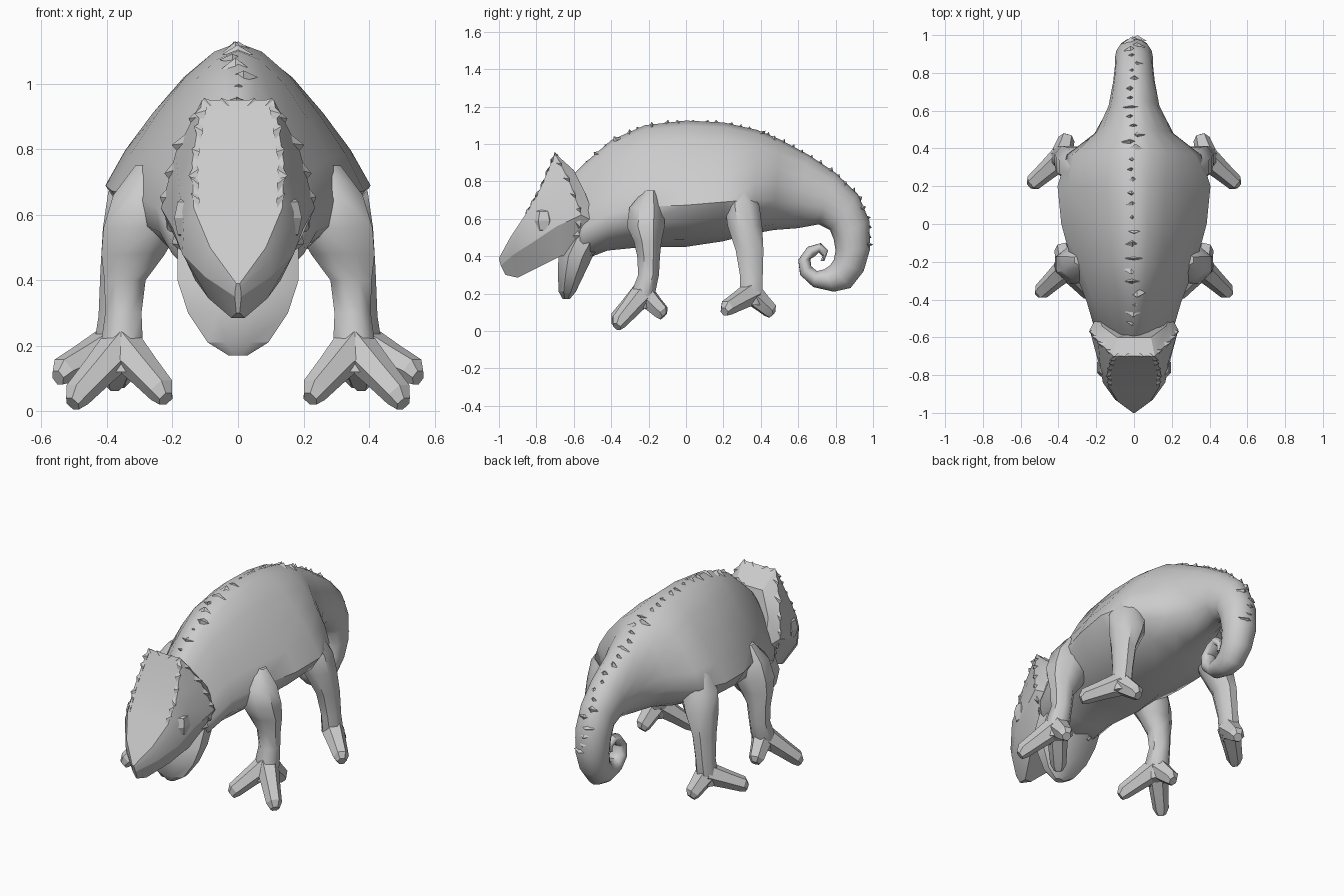
import bpy
import bmesh
import math
import random
from mathutils import Vector

random.seed(4)
cube = bpy.data.objects.get("Cube")
if cube:
    bpy.data.objects.remove(cube, do_unlink=True)

grey = bpy.data.materials.new("plain grey skin")
grey.use_nodes = True
tone = (0.6, 0.6, 0.6, 1)
grey.diffuse_color = tone
grey.node_tree.nodes["Principled BSDF"].inputs["Base Color"].default_value = tone


def finish(name, bm, mirror=False, angle=35):
    """Turn a bmesh into a named object, optionally mirrored across x."""
    bmesh.ops.recalc_face_normals(bm, faces=bm.faces)
    mesh = bpy.data.meshes.new(name)
    bm.to_mesh(mesh)
    bm.free()
    mesh.materials.append(grey)
    obj = bpy.data.objects.new(name, mesh)
    bpy.context.collection.objects.link(obj)
    bpy.ops.object.select_all(action="DESELECT")
    obj.select_set(True)
    bpy.context.view_layer.objects.active = obj
    bpy.ops.object.shade_smooth_by_angle(angle=math.radians(angle))
    if mirror:
        obj.modifiers.new("mirror", "MIRROR").use_mirror_merge = False
    return obj


def add_loft(bm, rings):
    """Skin a row of equal-length rings and cap both ends."""
    rows = [[bm.verts.new(p) for p in ring] for ring in rings]
    count = len(rows[0])
    for a, b in zip(rows, rows[1:]):
        for i in range(count):
            j = (i + 1) % count
            bm.faces.new((a[i], a[j], b[j], b[i]))
    bm.faces.new(rows[0])
    bm.faces.new(rows[-1])


def flat_ring(x, y, z, rx, ry, sides=8):
    turns = [math.tau * (i + 0.5) / sides for i in range(sides)]
    return [Vector((x + rx * math.cos(t), y + ry * math.sin(t), z)) for t in turns]


def add_tube(bm, path, sides=6):
    """Tapered tube through (point, radius) pairs."""
    axis = (Vector(path[-1][0]) - Vector(path[0][0])).normalized()
    side = axis.cross(Vector((0, 0, 1))).normalized()
    up = side.cross(axis)
    turns = [math.tau * i / sides for i in range(sides)]
    add_loft(bm, [[Vector(p) + r * (side * math.cos(t) + up * math.sin(t)) for t in turns]
                  for p, r in path])


def add_scale(bm, base, out, along, length, breadth, height):
    """Small pointed scale with a diamond foot."""
    across = out.cross(along).normalized() * breadth
    tip = bm.verts.new(base + out * height + along * length * random.uniform(-0.8, 0.8))
    ring = [bm.verts.new(base - out * 0.015 + v)
            for v in (along * length, across, -along * length, -across)]
    for i in range(4):
        bm.faces.new((ring[i], ring[(i + 1) % 4], tip))
    bm.faces.new(ring)


# Body and curled tail: back line (y, z), belly line (y, z), half width
stations = [
    (-.62, .82, -.6, .4, .15), (-.55, .89, -.55, .38, .21), (-.4, 1.02, -.42, .43, .25),
    (-.22, 1.1, -.22, .45, .325), (0, 1.125, 0, .45, .385), (.2, 1.115, .2, .48, .405),
    (.38, 1.075, .36, .52, .36), (.5, 1.025, .47, .54, .215), (.65, .945, .6, .55, .14),
    (.8, .845, .71, .57, .11), (.92, .73, .77, .54, .1), (.98, .59, .79, .49, .1),
    (.985, .44, .8, .43, .095), (.95, .32, .79, .38, .085), (.88, .23, .77, .35, .075),
    (.79, .21, .74, .33, .065), (.68, .235, .7, .32, .055), (.61, .3, .67, .345, .05),
    (.6, .38, .665, .385, .045), (.65, .45, .69, .4, .04), (.72, .47, .71, .42, .04),
    (.76, .43, .73, .4, .03), (.74, .375, .72, .375, .02)]
levels = [0, .06, .2, .33, .5, .68, .85, .96, 1]
body_shape = [0, .45, .86, 1, .85, .64, .41, .19, 0]
chest_shape = [0, .62, .96, 1, .86, .66, .43, .2, 0]


def body_ring(index):
    ty, tz, by, bz, width = stations[index]
    top, low = Vector((0, ty, tz)), Vector((0, by, bz))
    roundness = min(1, max(0, (index - 5) / 4))
    half = []
    for h, f in zip(levels, chest_shape if index < 4 else body_shape):
        w = f * (1 - roundness) + 2 * math.sqrt(h * (1 - h)) * roundness
        half.append(low.lerp(top, h) + Vector((w * width, 0, 0)))
    return half + [Vector((-p.x, p.y, p.z)) for p in half[-2:0:-1]]


bm = bmesh.new()
add_loft(bm, [body_ring(i) for i in range(len(stations))])
finish("body_and_tail", bm, angle=45)

# Row of broad, low scales down the spine
bm = bmesh.new()
for a, b in zip(stations[1:12], stations[2:13]):
    pa, pb = Vector((0, a[0], a[1])), Vector((0, b[0], b[1]))
    along = (pb - pa).normalized()
    out = Vector((0, -along.z, along.y))
    for k in range(3):
        shift = Vector((random.uniform(-.02, .02), 0, 0))
        add_scale(bm, pa.lerp(pb, (k + 0.5) / 3) + shift, out, along,
                  random.uniform(.015, .03), random.uniform(.02, .05),
                  random.uniform(.006, .016))
finish("spine_scales", bm, angle=20)

# Head: (y, z, half width) of crown edge, brow, cheek and jaw at each section
head = [
    ((-1, .39, .005), (-.998, .375, .008), (-.99, .35, .01), (-.965, .3, .005)),
    ((-.94, .50, .085), (-.93, .46, .1), (-.92, .41, .1), (-.9, .285, .02)),
    ((-.86, .62, .135), (-.84, .57, .165), (-.81, .48, .17), (-.78, .345, .09)),
    ((-.78, .76, .14), (-.74, .68, .18), (-.69, .56, .2), (-.67, .4, .13)),
    ((-.70, .95, .11), (-.62, .79, .19), (-.56, .62, .235), (-.6, .4, .13)),
    ((-.60, .86, .09), (-.54, .74, .17), (-.48, .58, .19), (-.5, .4, .1))]


def head_ring(section):
    half = [Vector((w, y, z)) for y, z, w in section]
    return half + [Vector((-p.x, p.y, p.z)) for p in reversed(half)]


bm = bmesh.new()
add_loft(bm, [head_ring(s) for s in head])
finish("head_and_casque", bm, angle=25)

# Ragged fringe on the crown edge, the casque rim and the cheek
bm = bmesh.new()


def fringe(start, end, out, count, size):
    start, end = Vector(start), Vector(end)
    along = (end - start).normalized()
    for k in range(count):
        add_scale(bm, start.lerp(end, (k + 0.5) / count), Vector(out).normalized(),
                  along, size, size * 0.4, random.uniform(.2, .5) * size)


crown = [head_ring(s)[0] for s in head]
brow, cheek, jaw = head_ring(head[4])[1:4]
for a, b in zip(crown[2:4], crown[3:5]):
    fringe(a, b, (1, -.2, .3), 3, .035)
fringe((0, crown[4].y, crown[4].z), crown[4], (0, -.3, 1), 2, .035)
for a, b in ((crown[4], brow), (brow, cheek)):
    fringe(a, b, (1, .2, .4), 2, .05)
fringe(cheek, jaw, (1, .6, 0), 3, .05)
finish("casque_fringe", bm, mirror=True, angle=20)

# Eye turrets, low and faceted
bm = bmesh.new()
bmesh.ops.create_uvsphere(bm, u_segments=6, v_segments=4, radius=1)
for v in bm.verts:
    v.co = Vector((.16 + .04 * v.co.x, -.76 + .06 * v.co.y, .59 + .07 * v.co.z))
finish("eye_turret", bm, mirror=True, angle=20)

# Throat pouch
bm = bmesh.new()
add_loft(bm, [flat_ring(0, *r) for r in (
    (-.64, .17, .03, .02), (-.635, .21, .1, .05), (-.615, .3, .165, .075),
    (-.59, .4, .2, .1), (-.53, .52, .2, .11), (-.5, .66, .18, .1))])
finish("throat_pouch", bm, angle=30)

# Legs: ring centre (x, y, z) and radii (x, y), hip to ankle; toe tips
legs = {
    "front": (
        [(.24, -.19, .75, .08, .04), (.27, -.21, .66, .12, .1), (.295, -.215, .56, .125, .11),
         (.32, -.205, .48, .105, .08), (.345, -.2, .4, .068, .066), (.35, -.2, .3, .06, .06),
         (.355, -.23, .2, .07, .07), (.36, -.25, .12, .05, .06)],
        [(.505, -.37, .035), (.22, -.38, .05), (.38, -.12, .09)]),
    "rear": (
        [(.26, .28, .78, .08, .06), (.29, .3, .67, .115, .1), (.32, .315, .56, .1, .1),
         (.36, .34, .43, .065, .08), (.375, .35, .29, .055, .065),
         (.385, .35, .2, .06, .065), (.4, .35, .14, .04, .05)],
        [(.55, .205, .115), (.355, .46, .1)])}
for place, (rings, tips) in legs.items():
    bm = bmesh.new()
    add_loft(bm, [flat_ring(*r) for r in rings])
    finish(place + "_leg", bm, mirror=True, angle=45)
    ankle = Vector(rings[-2][:3])
    bm = bmesh.new()
    for tip in tips:
        tip = Vector(tip)
        add_tube(bm, [(ankle, .065), (ankle.lerp(tip, .5), .052),
                      (ankle.lerp(tip, .9), .044), (tip + Vector((0, 0, -.012)), .026)])
    finish(place + "_toes", bm, mirror=True, angle=25)
